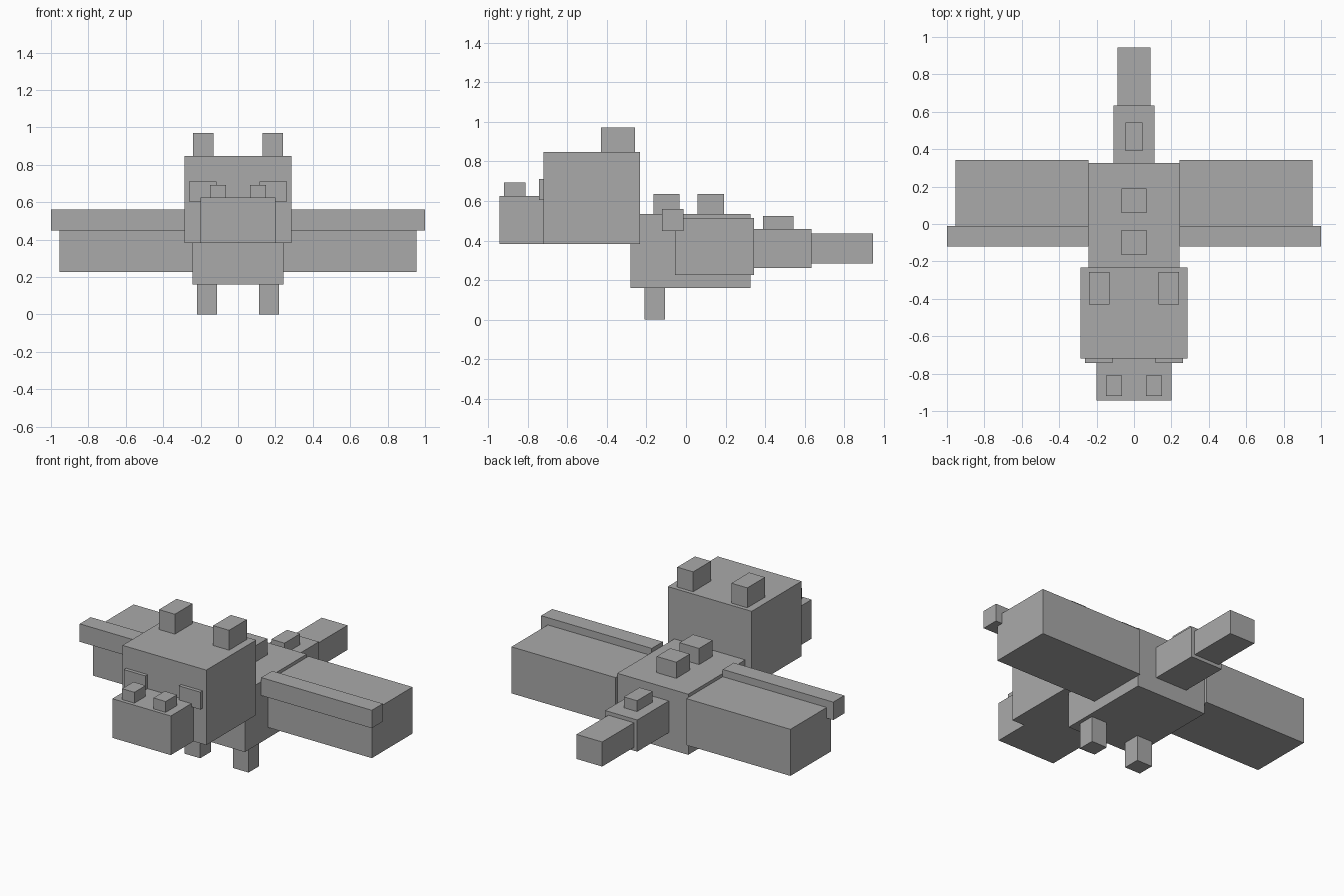
import bpy

# Remove only the default object
default = bpy.data.objects.get("Cube")
if default:
    bpy.data.objects.remove(default, do_unlink=True)

grey = bpy.data.materials.new("stone grey")
grey.use_nodes = True
colour = (0.4, 0.4, 0.4, 1)
grey.diffuse_color = colour
grey.node_tree.nodes["Principled BSDF"].inputs["Base Color"].default_value = colour


def box(name, x, y, z):
    """Box spanning the given (low, high) range on each axis."""
    spans = (x, y, z)
    bpy.ops.mesh.primitive_cube_add(size=1, location=[(a + b) / 2 for a, b in spans])
    ob = bpy.context.object
    ob.name = name
    ob.scale = [b - a for a, b in spans]
    bpy.ops.object.transform_apply(location=False, rotation=False, scale=True)
    ob.data.materials.append(grey)
    return ob


def centred(name, half_width, y, z):
    return box(name, (-half_width, half_width), y, z)


def pair(name, x, y, z):
    """Mirrored boxes, left on +x and right on -x."""
    box("left_" + name, x, y, z)
    box("right_" + name, (-x[1], -x[0]), y, z)


# Torso, head and snout
centred("body", 0.243, (-0.28, 0.325), (0.16, 0.535))
centred("head", 0.287, (-0.72, -0.232), (0.383, 0.847))
centred("snout", 0.2, (-0.943, -0.72), (0.383, 0.625))

# Face details and horns
pair("nostril", (0.065, 0.149), (-0.92, -0.81), (0.625, 0.692))
pair("eye", (0.115, 0.262), (-0.742, -0.72), (0.605, 0.712))
pair("horn", (0.131, 0.24), (-0.43, -0.257), (0.847, 0.97))

# Legs
pair("leg", (0.112, 0.219), (-0.21, -0.105), (0, 0.16))

# Wings with a bar along the leading edge
pair("wing", (0.243, 0.955), (-0.055, 0.343), (0.227, 0.515))
pair("wing_bar", (0.243, 1), (-0.12, -0.012), (0.449, 0.56))

# Tail in two steps
centred("tail_base", 0.11, (0.325, 0.634), (0.262, 0.458))
centred("tail_tip", 0.088, (0.634, 0.945), (0.283, 0.435))

# Spikes along the back and tail
for name, start in (("front_back_spike", -0.165), ("rear_back_spike", 0.058)):
    centred(name, 0.067, (start, start + 0.133), (0.535, 0.635))
centred("tail_spike", 0.045, (0.39, 0.543), (0.458, 0.525))
